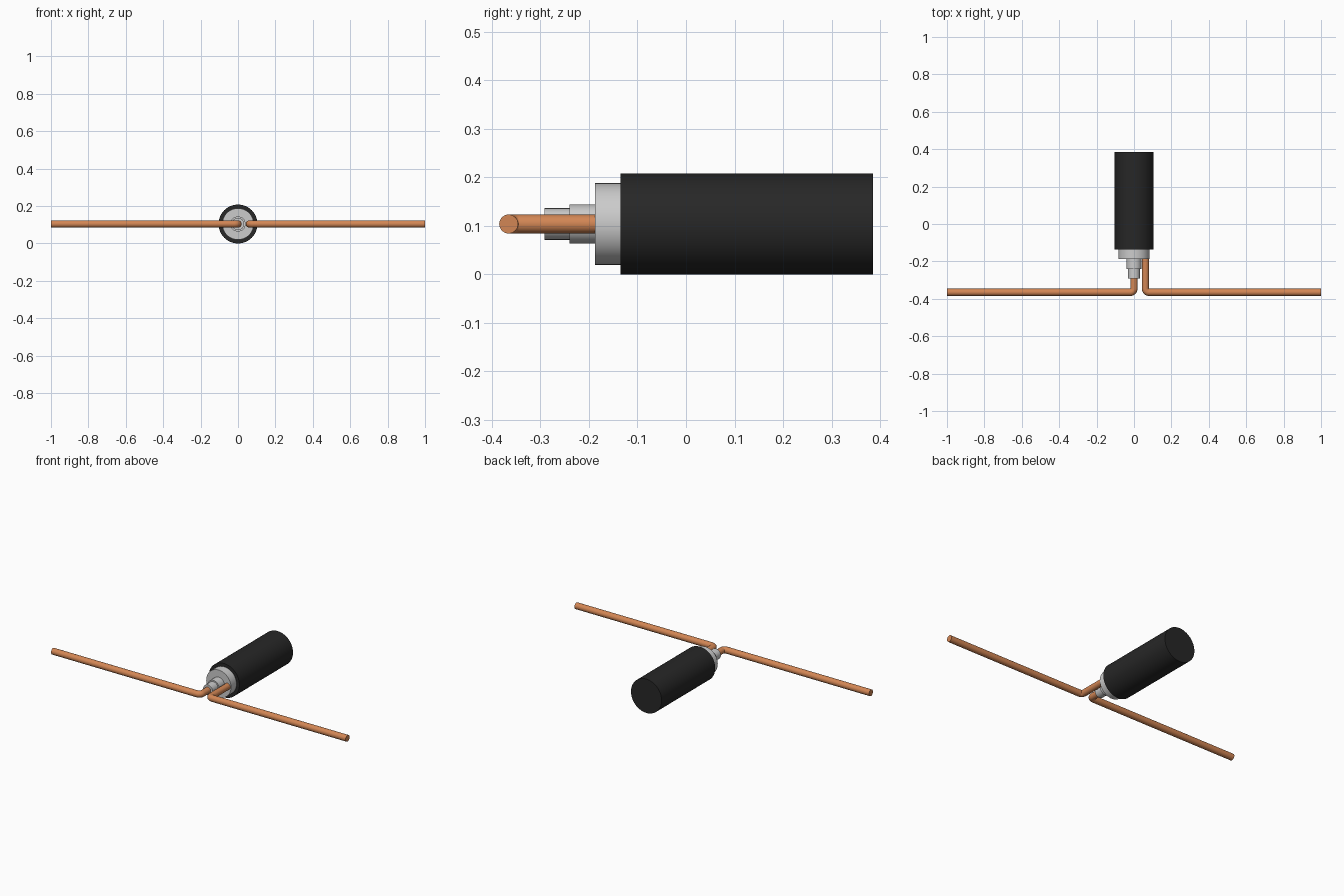
import bpy, math
from mathutils import Vector

if "Cube" in bpy.data.objects:
    bpy.data.objects.remove(bpy.data.objects["Cube"])

Z = 0.104    # height of the cable axis
R = 0.0195   # wire radius


def material(name, rgb):
    m = bpy.data.materials.new(name)
    m.diffuse_color = (*rgb, 1)
    m.use_nodes = True
    m.node_tree.nodes["Principled BSDF"].inputs["Base Color"].default_value = m.diffuse_color
    return m


black = material("black_rubber", (0.02, 0.02, 0.02))
copper = material("copper", (0.65, 0.24, 0.09))


def layer(name, y0, y1, radius, mat=None):
    """Solid cylinder along y."""
    bpy.ops.mesh.primitive_cylinder_add(
        vertices=64, radius=radius, depth=y1 - y0,
        location=(0, (y0 + y1) / 2, Z), rotation=(math.pi / 2, 0, 0))
    ob = bpy.context.object
    ob.name = name
    if mat:
        ob.data.materials.append(mat)
    bpy.ops.object.shade_smooth_by_angle()


def wire(name, x, y_start, side):
    """Round wire running forward, then bending out to x = side."""
    bend, y_arm = 0.021, -0.3655
    pts = [Vector((x, y_start, Z))]
    for i in range(9):
        a = math.pi / 2 * i / 8
        pts.append(Vector((x + side * bend * (1 - math.cos(a)),
                           y_arm + bend * (1 - math.sin(a)), Z)))
    pts.append(Vector((side, y_arm, Z)))
    cu = bpy.data.curves.new(name, 'CURVE')
    cu.dimensions = '3D'
    cu.bevel_depth = R
    cu.bevel_resolution = 14
    cu.use_fill_caps = True
    sp = cu.splines.new('POLY')
    sp.points.add(len(pts) - 1)
    for p, co in zip(sp.points, pts):
        p.co = (*co, 1)
    cu.materials.append(copper)
    ob = bpy.data.objects.new(name, cu)
    bpy.context.collection.objects.link(ob)
    bpy.ops.object.select_all(action='DESELECT')
    ob.select_set(True)
    bpy.context.view_layer.objects.active = ob
    bpy.ops.object.convert(target='MESH')
    bpy.ops.object.shade_smooth_by_angle()


# Stepped coaxial cable, outside to inside
layer("outer_jacket", -0.135, 0.385, 0.104, black)
layer("shield", -0.188, -0.135, 0.084)
layer("insulator", -0.240, -0.188, 0.0405)
layer("inner_sleeve", -0.292, -0.240, 0.0325)

# Dipole arms
wire("left_antenna_arm", 0.0, -0.292, -1)
wire("right_antenna_arm", 0.061, -0.188, 1)
